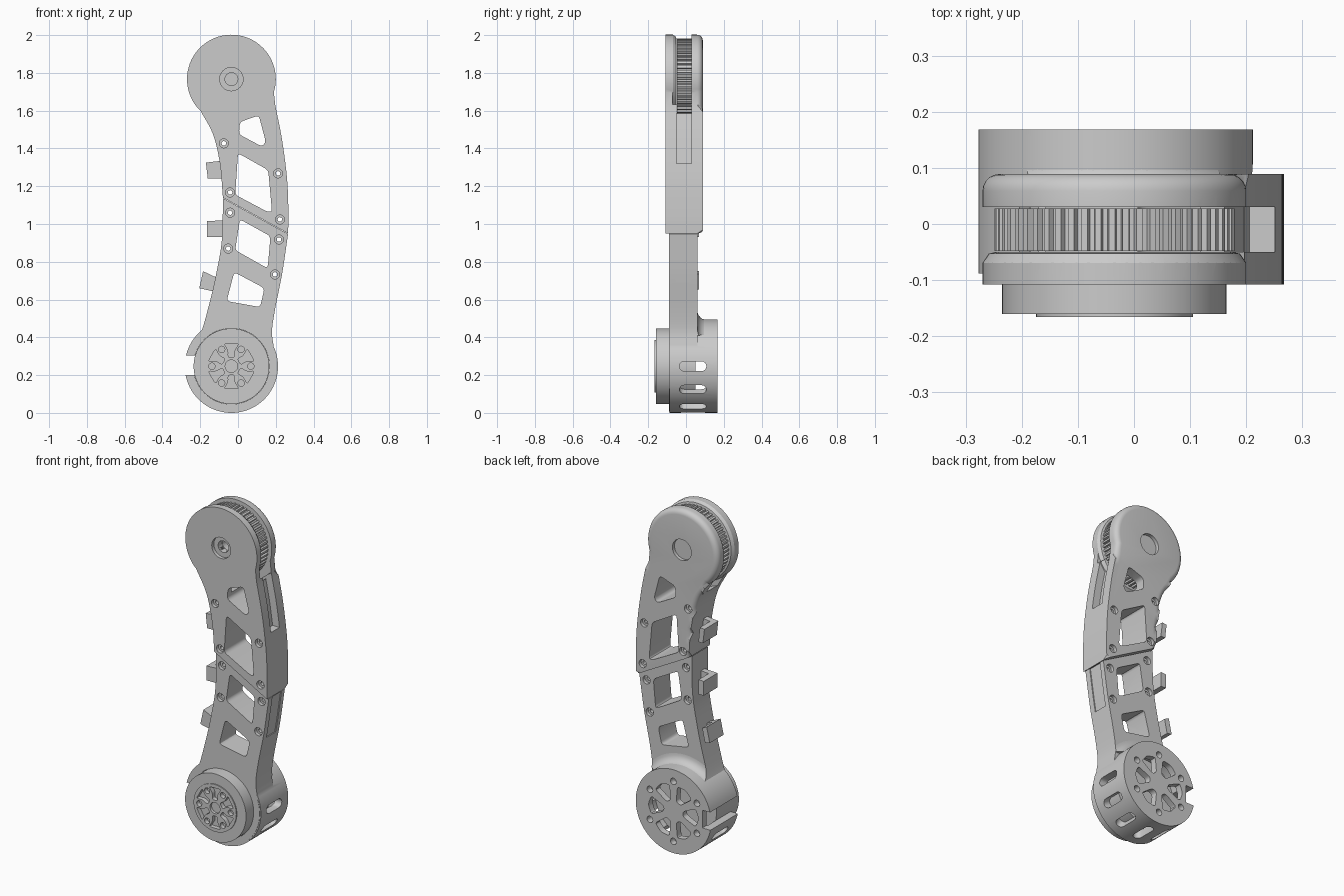
import bpy, bmesh
from math import cos, sin, radians, pi
from mathutils import Vector

cube = bpy.data.objects.get("Cube")
if cube:
    bpy.data.objects.remove(cube, do_unlink=True)

grey = bpy.data.materials.new("matte grey")
grey.use_nodes = True
grey.diffuse_color = (0.6, 0.6, 0.6, 1)
grey.node_tree.nodes["Principled BSDF"].inputs["Base Color"].default_value = (0.6, 0.6, 0.6, 1)

PIVOT, MOTOR = (-0.035, 1.767), (-0.035, 0.247)   # axes as (x, z)
parts = []


# ---- 2D profile helpers, all in (x, z) ----
def polar(c, r, deg):
    return (c[0] + r * cos(radians(deg)), c[1] + r * sin(radians(deg)))


def arc(c, r, a0, a1, n=40):
    return [polar(c, r, a0 + (a1 - a0) * i / n) for i in range(n + 1)]


def circle(c, r, n=32):
    return arc(c, r, 0, 360, n)[:-1]


def rect(x0, z0, x1, z1):
    return [(x0, z0), (x1, z0), (x1, z1), (x0, z1)]


def spline(pts, n=5):
    p = [Vector(q) for q in pts]
    p = [2 * p[0] - p[1]] + p + [2 * p[-1] - p[-2]]
    out = []
    for a, b, c, d in zip(p, p[1:], p[2:], p[3:]):
        for i in range(n):
            t = i / n
            out.append(tuple(0.5 * (2 * b + (c - a) * t + (2 * a - 5 * b + 4 * c - d) * t * t
                                    + (3 * b - a - 3 * c + d) * t ** 3)))
    return out + [tuple(p[-2])]


def rounded(pts, r=0.02, n=4):
    out = []
    for i, q in enumerate(pts):
        q = Vector(q)
        a, b = Vector(pts[i - 1]) - q, Vector(pts[(i + 1) % len(pts)]) - q
        a = q + a.normalized() * min(r, a.length * 0.45)
        b = q + b.normalized() * min(r, b.length * 0.45)
        for k in range(n + 1):
            t = k / n
            out.append(tuple(a * (1 - t) ** 2 + q * 2 * t * (1 - t) + b * t * t))
    return out


def shifted(pts, dx):
    return [(x + dx, z) for x, z in pts]


# ---- solids ----
def add(name, bm):
    bmesh.ops.recalc_face_normals(bm, faces=bm.faces)
    me = bpy.data.meshes.new(name)
    bm.to_mesh(me)
    bm.free()
    me.materials.append(grey)
    ob = bpy.data.objects.new(name, me)
    bpy.context.collection.objects.link(ob)
    parts.append(ob)
    return ob


def prism(name, pts, y0, y1, back_round=0):
    bm = bmesh.new()
    f = bm.faces.new([bm.verts.new((x, y0, z)) for x, z in pts])
    ext = bmesh.ops.extrude_face_region(bm, geom=[f])["geom"]
    for v in ext:
        if isinstance(v, bmesh.types.BMVert):
            v.co.y = y1
    if back_round:
        rim = [e for e in bm.edges if all(abs(v.co.y - y1) < 1e-5 for v in e.verts)
               and e.calc_length() < 0.3]
        bmesh.ops.bevel(bm, geom=rim, offset=back_round, segments=5, profile=0.5,
                        affect='EDGES', clamp_overlap=False)
    return add(name, bm)


def lathe(name, c, profile, n=64):
    # closed (radius, y) profile spun around the y axis through c
    bm = bmesh.new()
    rings = [[bm.verts.new((x, y, z)) for r, y in profile for x, z in [polar(c, r, 360 * i / n)]]
             for i in range(n)]
    m = len(profile)
    for i in range(n):
        a, b = rings[i], rings[(i + 1) % n]
        for k in range(m):
            bm.faces.new([a[k], a[(k + 1) % m], b[(k + 1) % m], b[k]])
    return add(name, bm)


def combine(ob, others, op='DIFFERENCE'):
    for other in others:
        mod = ob.modifiers.new("bool", 'BOOLEAN')
        mod.operation, mod.solver, mod.object = op, 'EXACT', other
        bpy.context.view_layer.update()
        dg = bpy.context.evaluated_depsgraph_get()
        me = bpy.data.meshes.new_from_object(ob.evaluated_get(dg))
        ob.modifiers.clear()
        ob.data = me
        parts.remove(other)
        bpy.data.objects.remove(other, do_unlink=True)


def hole(pts, y0=-0.3, y1=0.3):
    return prism("cutter", pts, y0, y1)


def screw_hole(p, front, back):
    return [hole(circle(p, 0.012, 12)), hole(circle(p, 0.024, 20), -0.3, front + 0.02),
            hole(circle(p, 0.024, 20), back - 0.02, 0.3)]


# ---- side curves of the limb ----
up_left = spline([(-0.2, 1.602), (-0.132, 1.474), (-0.095, 1.315), (-0.08, 1.14)])
up_right = spline([(0.265, 0.95), (0.267, 1.05), (0.26, 1.236), (0.233, 1.447), (0.197, 1.63)])
low_right = spline([(0.265, 0.947), (0.233, 0.733), (0.196, 0.548), (0.18, 0.43), (0.19, 0.345)])
low_left = spline([(-0.255, 0.345), (-0.2, 0.415), (-0.153, 0.574), (-0.116, 0.733),
                   (-0.085, 0.918), (-0.08, 1.137)])

# ---- upper limb with forked head ----
upper = prism("upper_limb", arc(PIVOT, 0.235, -17, 224, 60) + up_left + up_right,
              -0.108, 0.089, back_round=0.03)
windows = [[(0.01, 1.54), (0.11, 1.575), (0.147, 1.435), (0.127, 1.41), (0.005, 1.475)],
           [(0, 1.375), (0.16, 1.285), (0.18, 1.065), (0.155, 1.065), (-0.015, 1.155)]]
cuts = [hole(rounded(w)) for w in windows]
cuts.append(lathe("cutter", PIVOT, [(0.001, -0.05), (0.212, -0.05), (0.224, -0.053), (0.237, -0.072),
                                    (0.268, -0.072), (0.268, 0.03), (0.001, 0.03)]))
channel = [p for p in up_right if p[1] > 1.3]
cuts.append(hole(shifted(channel, -0.045) + shifted(channel, 0.2)[::-1], -0.05, 0.03))
cuts += [hole(circle(PIVOT, 0.034)), hole(circle(PIVOT, 0.062), -0.3, -0.088),
         hole(circle(PIVOT, 0.062), 0.069, 0.3)]
for p in [(-0.075, 1.427), (0.212, 1.268), (-0.042, 1.167), (0.222, 1.024)]:
    cuts += screw_hole(p, -0.108, 0.089)
combine(upper, cuts)

# ---- toothed pulley between the fork plates ----
teeth = 54
rim = [polar(PIVOT, r, 360 * (i + o) / teeth) for i in range(teeth)
       for o, r in ((0, 0.203), (0.35, 0.203), (0.45, 0.214), (0.9, 0.214))]
pulley = prism("toothed_pulley", rim, -0.048, 0.028)
combine(pulley, [hole(circle(PIVOT, 0.034))])

# ---- lower limb with motor housing ----
low_outline = arc(MOTOR, 0.24, 20, -203, 60) + low_left + low_right
lower = prism("lower_limb", low_outline, -0.09, 0.06)
combine(lower, [prism("housing", circle(MOTOR, 0.247, 80), -0.088, 0.168)], 'UNION')
cuts = [hole(circle(MOTOR, 0.201, 64), -0.3, 0.13)]
windows = [[(0.01, 1.025), (0.172, 0.935), (0.157, 0.765), (-0.015, 0.862)],
           [(-0.02, 0.745), (0.14, 0.66), (0.117, 0.56), (-0.06, 0.592)]]
cuts += [hole(rounded(w)) for w in windows]
for p in [(-0.042, 1.06), (0.217, 0.918), (-0.052, 0.87), (0.196, 0.733)]:
    cuts += screw_hole(p, -0.09, 0.06)
panel = [p for p in low_right if p[1] > 0.67]
cuts.append(hole(shifted(panel, -0.006) + shifted(panel, 0.2)[::-1], -0.055, 0.03))
cuts.append(hole(rect(-0.4, 0.2, -0.225, 0.305)))

# spoked back cover
for k in range(6):
    a = 60 * k
    wedge = [polar(MOTOR, 0.065, a - 14), polar(MOTOR, 0.155, a - 20), polar(MOTOR, 0.165, a),
             polar(MOTOR, 0.155, a + 20), polar(MOTOR, 0.065, a + 14)]
    cuts.append(hole(rounded(wedge, 0.015), 0.1, 0.3))
    cuts.append(hole(circle(polar(MOTOR, 0.178, a + 30), 0.019, 16), 0.1, 0.3))

# cooling slots round the housing wall
for k in range(6):
    a = -30 * k
    bm = bmesh.new()
    w, y0, y1 = 0.026, -0.035 + 0.026, 0.108 - 0.026
    ring = [(y1 + w * cos(t), w * sin(t)) for t in [-pi / 2 + pi * i / 8 for i in range(9)]]
    ring += [(y0 - w * cos(t), -w * sin(t)) for t in [-pi / 2 + pi * i / 8 for i in range(9)]]
    c, s = cos(radians(a)), sin(radians(a))
    ends = [[bm.verts.new((MOTOR[0] + r * c - t * s, y, MOTOR[1] + r * s + t * c)) for y, t in ring]
            for r in (0.17, 0.3)]
    for e in ends:
        bm.faces.new(e)
    for i in range(len(ring)):
        j = (i + 1) % len(ring)
        bm.faces.new([ends[0][i], ends[0][j], ends[1][j], ends[1][i]])
    cuts.append(add("cutter", bm))
combine(lower, cuts)

# concave fillet where the neck meets the housing
sweep = [(0.295 - 0.05 * sin(t), 0.11 - 0.05 * cos(t)) for t in [pi / 2 * i / 6 for i in range(7)]]
fillet = lathe("neck_fillet", MOTOR, [(0.215, 0.055), (0.295, 0.055)] + sweep + [(0.215, 0.11)])
combine(fillet, [prism("cutter", low_left[5:] + low_right[:-4], 0.02, 0.2)], 'INTERSECT')

# ---- motor and its output hub ----
prism("motor", circle(MOTOR, 0.2, 64), -0.16, 0.05)
hub = prism("output_hub", circle(MOTOR, 0.14, 48), -0.166, -0.159)
flange = bpy.data.objects["motor"]
for ob in (hub, flange):
    cuts = []
    for k in range(6):
        a = 60 * k + 30
        pocket = [polar(MOTOR, 0.05, a - 20), polar(MOTOR, 0.085, a - 11), polar(MOTOR, 0.125, a - 18),
                  polar(MOTOR, 0.125, a + 18), polar(MOTOR, 0.085, a + 11), polar(MOTOR, 0.05, a + 20)]
        cuts.append(hole(rounded(pocket, 0.012), -0.3, -0.14))
        cuts.append(hole(circle(polar(MOTOR, 0.103, a - 30), 0.017, 16), -0.3, -0.14))
    cuts.append(hole(circle(MOTOR, 0.033), -0.3, -0.15))
    combine(ob, cuts)

# ---- cable clips on the rear edge ----
clips = [[(-0.17, 1.325), (-0.085, 1.335), (-0.075, 1.24), (-0.16, 1.24)],
         [(-0.165, 1.015), (-0.07, 1.02), (-0.07, 0.93), (-0.165, 0.93)],
         [(-0.185, 0.75), (-0.1, 0.71), (-0.115, 0.64), (-0.205, 0.66)]]
for i, q in enumerate(clips, 1):
    a, b, c, d = [Vector(p) for p in q]
    prism(f"clip_arm_{i}", q, -0.06, -0.025)
    prism(f"clip_lip_{i}", [tuple(a), tuple(a.lerp(b, 0.35)), tuple(d.lerp(c, 0.35)), tuple(d)],
          -0.03, 0.07)

# ---- shading ----
bpy.ops.object.select_all(action='DESELECT')
for ob in parts:
    ob.select_set(True)
bpy.context.view_layer.objects.active = upper
bpy.ops.object.shade_smooth_by_angle(angle=radians(30))
